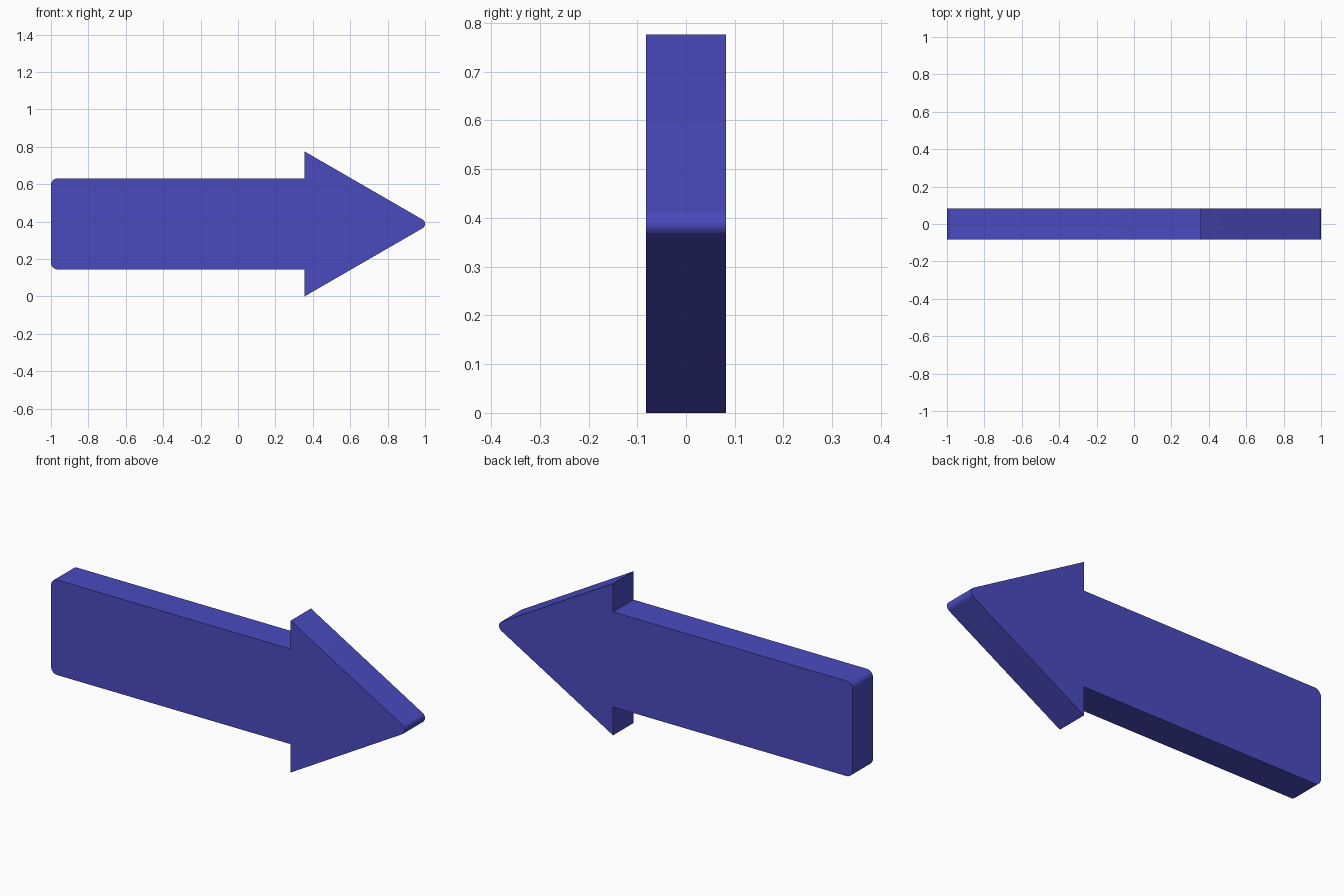
import bpy, bmesh, math

if "Cube" in bpy.data.objects:
    bpy.data.objects.remove(bpy.data.objects["Cube"])

HALF_DEPTH = 0.082
MID = 0.388            # height of the arrow's centre line


def arc(cx, cz, r, a0, a1, n=8):
    """Points along a circular arc, angles in degrees."""
    return [(cx + r * math.cos(math.radians(a0 + (a1 - a0) * i / n)),
             cz + r * math.sin(math.radians(a0 + (a1 - a0) * i / n))) for i in range(n + 1)]


blue = bpy.data.materials.new("blue")
blue.diffuse_color = (0.067, 0.07, 0.52, 1)
blue.use_nodes = True
blue.node_tree.nodes["Principled BSDF"].inputs["Base Color"].default_value = blue.diffuse_color

# upper half of the outline: rounded tip, sharp barb, notch, rounded tail corner
R_TIP, R_TAIL = 0.027, 0.035
upper = arc(1 - R_TIP, 0, R_TIP, 0, 60)
upper += [(0.355, MID), (0.355, 0.243)]
upper += arc(-1 + R_TAIL, 0.243 - R_TAIL, R_TAIL, 90, 180)
# mirrored lower half, skipping the shared tip point
outline = upper + [(x, -z) for x, z in reversed(upper[1:])]

# extrude the outline through the depth
bm = bmesh.new()
front = bm.faces.new([bm.verts.new((x, -HALF_DEPTH, z + MID)) for x, z in outline])
ext = bmesh.ops.extrude_face_region(bm, geom=[front], use_keep_orig=True)
bmesh.ops.translate(bm, vec=(0, 2 * HALF_DEPTH, 0),
                    verts=[g for g in ext["geom"] if isinstance(g, bmesh.types.BMVert)])
bmesh.ops.recalc_face_normals(bm, faces=bm.faces)
mesh = bpy.data.meshes.new("arrow")
bm.to_mesh(mesh)
bm.free()
mesh.materials.append(blue)

arrow = bpy.data.objects.new("arrow", mesh)
bpy.context.collection.objects.link(arrow)
bpy.context.view_layer.objects.active = arrow
arrow.select_set(True)
bpy.ops.object.shade_smooth_by_angle(angle=math.radians(30))
